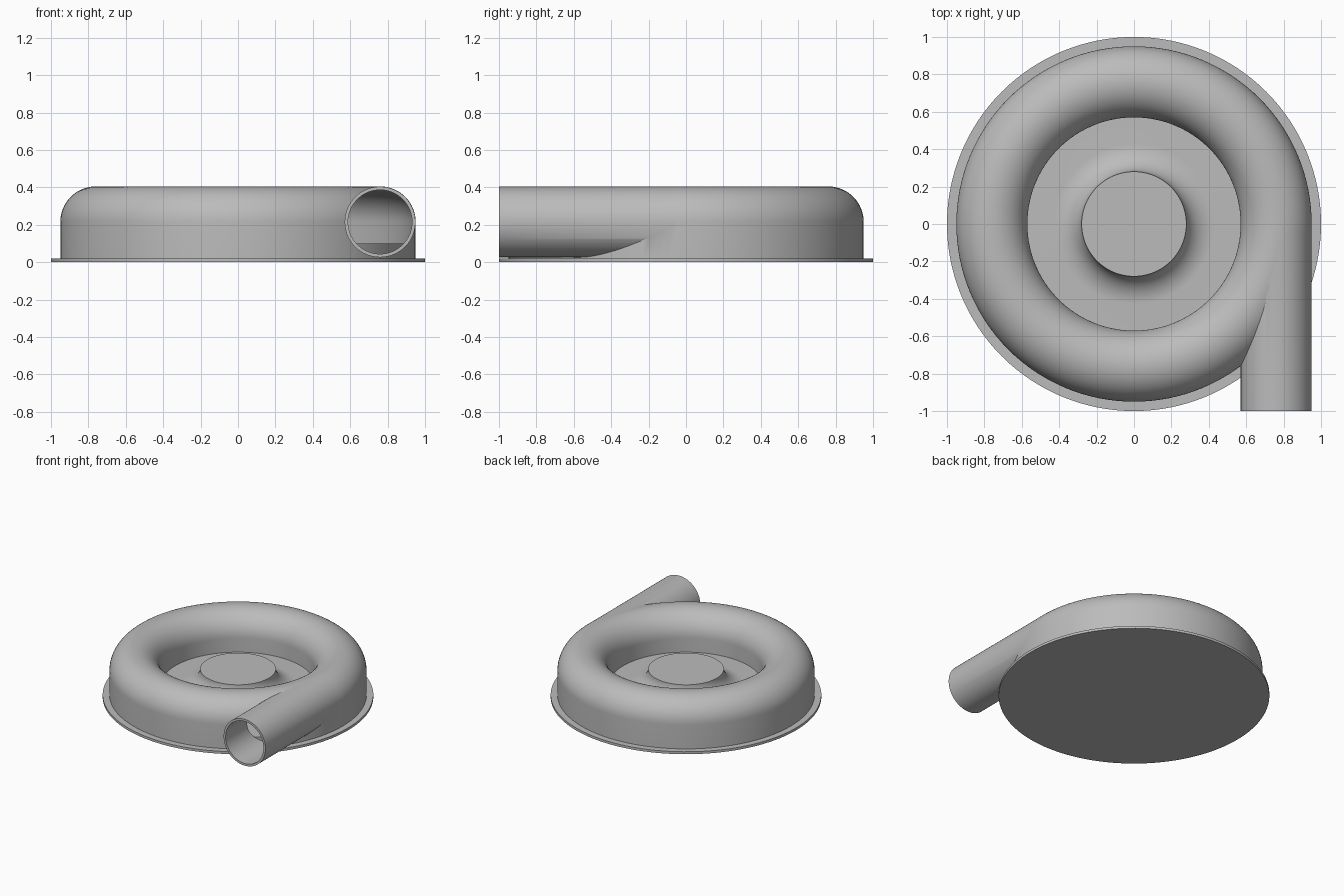
import bpy, bmesh, math
from mathutils import Matrix, Vector

if "Cube" in bpy.data.objects:
    bpy.data.objects.remove(bpy.data.objects["Cube"], do_unlink=True)

grey = bpy.data.materials.new("plain grey")
grey.use_nodes = True
COLOUR = (0.5, 0.5, 0.5, 1)
grey.diffuse_color = COLOUR
grey.node_tree.nodes["Principled BSDF"].inputs["Base Color"].default_value = COLOUR

SEGS = 128
RING, AXIS_Z, TUBE = 0.76, 0.215, 0.19     # duct centre radius, height and size
WALL = 0.018


def make_object(name, bm):
    bmesh.ops.recalc_face_normals(bm, faces=bm.faces)
    mesh = bpy.data.meshes.new(name)
    bm.to_mesh(mesh)
    bm.free()
    mesh.materials.append(grey)
    obj = bpy.data.objects.new(name, mesh)
    bpy.context.collection.objects.link(obj)
    return obj


def revolve(name, profile, closed):
    """Spin an (r, z) profile about z; open profiles start and end on the axis."""
    bm = bmesh.new()
    rings = []
    for r, z in profile:
        if r == 0:
            rings.append([bm.verts.new((0, 0, z))] * SEGS)
        else:
            angles = [math.tau * i / SEGS for i in range(SEGS)]
            rings.append([bm.verts.new((r * math.cos(a), r * math.sin(a), z)) for a in angles])
    pairs = list(zip(rings, rings[1:]))
    if closed:
        pairs.append((rings[-1], rings[0]))
    for a, b in pairs:
        for i in range(SEGS):
            j = (i + 1) % SEGS
            bm.faces.new(list(dict.fromkeys((a[i], a[j], b[j], b[i]))))
    return make_object(name, bm)


def arch(radius, bottom):
    """Half-round arch with straight legs."""
    steps = 32
    arc = [(RING + radius * math.cos(math.pi * i / steps),
            AXIS_Z + radius * math.sin(math.pi * i / steps)) for i in range(steps + 1)]
    return [(RING + radius, bottom)] + arc + [(RING - radius, bottom)]


def pipe(name, radius, y_start, y_end):
    bm = bmesh.new()
    place = Matrix.Translation((RING - 0.0005, (y_start + y_end) / 2, AXIS_Z)) @ Matrix.Rotation(math.pi / 2, 4, "X")
    bmesh.ops.create_cone(bm, cap_ends=True, segments=96, radius1=radius, radius2=radius,
                          depth=y_end - y_start, matrix=place)
    return make_object(name, bm)


def combine(target, tool, operation):
    mod = target.modifiers.new(operation, "BOOLEAN")
    mod.operation, mod.solver, mod.object = operation, "EXACT", tool
    bpy.context.view_layer.objects.active = target
    bpy.ops.object.modifier_apply(modifier=mod.name)
    bpy.data.objects.remove(tool, do_unlink=True)


# Spiral housing with a tangential outlet, hollowed by a duct and a bore
housing = revolve("housing", arch(TUBE, 0.015), True)
combine(housing, pipe("outlet", TUBE - 0.001, -1.0, 0.0), "UNION")
combine(housing, revolve("duct_cutter", arch(TUBE - WALL, 0.005), True), "DIFFERENCE")
combine(housing, pipe("bore_cutter", TUBE - WALL - 0.001, -1.1, 0.0), "DIFFERENCE")

# Base plate
base = revolve("base_plate", [(0, 0), (1, 0), (1, 0.02), (0, 0.02)], False)

# Rotor plate with a flared hub
FLOOR, HUB_TOP, HUB_R, FLARE = 0.1, 0.23, 0.28, 0.15
flare = [(HUB_R + FLARE * (1 - math.cos(t)), HUB_TOP - (HUB_TOP - FLOOR) * math.sin(t))
         for t in [math.pi / 2 * i / 16 for i in range(16, -1, -1)]]
rotor = revolve("rotor", [(0, 0.012), (0.925, 0.012), (0.925, FLOOR)] + flare + [(0, HUB_TOP)], False)

# Smooth the round surfaces, keep the rims crisp
for obj in (housing, base, rotor):
    bpy.ops.object.select_all(action="DESELECT")
    obj.select_set(True)
    bpy.context.view_layer.objects.active = obj
    bpy.ops.object.shade_smooth_by_angle(angle=math.radians(30))
